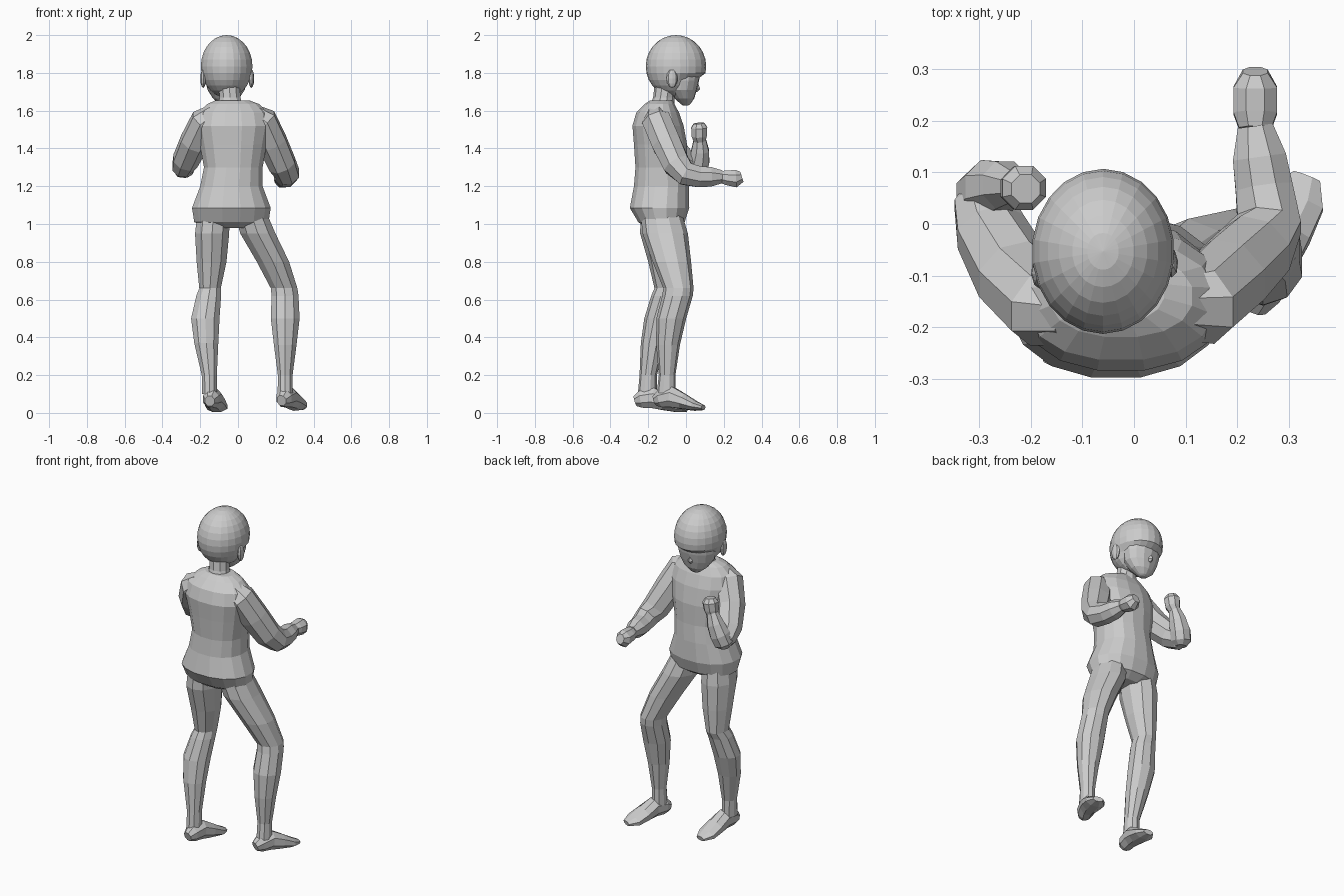
import bpy, bmesh, math
from mathutils import Vector, Matrix


def finish(bm, name):
    bmesh.ops.recalc_face_normals(bm, faces=bm.faces)
    me = bpy.data.meshes.new(name)
    bm.to_mesh(me)
    bm.free()
    ob = bpy.data.objects.new(name, me)
    bpy.context.collection.objects.link(ob)
    return ob


def loft(name, rings, n=8, flat=False, phase=0.5, power=1.0):
    """Skin oval rings (x, y, z, side radius, depth radius) along a path."""
    bm = bmesh.new()
    pts = [Vector(r[:3]) for r in rings]
    loops = []
    for i, r in enumerate(rings):
        t = Vector((0, 0, 1))
        if not flat:
            t = (pts[min(i + 1, len(pts) - 1)] - pts[max(i - 1, 0)]).normalized()
        a = Vector((1, 0, 0))
        a = (a - t * a.dot(t)).normalized()
        b = t.cross(a)
        loop = []
        for k in range(n):
            u = 2 * math.pi * (k + phase) / n
            c, s = math.cos(u), math.sin(u)
            c = math.copysign(abs(c) ** power, c)
            s = math.copysign(abs(s) ** power, s)
            loop.append(bm.verts.new(pts[i] + a * c * r[3] + b * s * r[-1]))
        loops.append(loop)
    for p, q in zip(loops, loops[1:]):
        for k in range(n):
            bm.faces.new((p[k], p[(k + 1) % n], q[(k + 1) % n], q[k]))
    bm.faces.new(loops[0])
    bm.faces.new(loops[-1])
    return finish(bm, name)


def ball(name, loc, size, seg, rows):
    bm = bmesh.new()
    bmesh.ops.create_uvsphere(bm, u_segments=seg, v_segments=rows, radius=1)
    bmesh.ops.transform(bm, verts=bm.verts,
                        matrix=Matrix.Translation(loc) @ Matrix.Diagonal((*size, 1)))
    return finish(bm, name)


# Shirt body with flared hem
loft("shirt", [
    (-.03, -.13, .98, .13, .08), (-.035, -.13, 1.01, .20, .125),
    (-.035, -.14, 1.085, .212, .16), (-.035, -.13, 1.2, .168, .148),
    (-.025, -.13, 1.3, .158, .14), (-.025, -.135, 1.42, .18, .143),
    (-.025, -.148, 1.52, .20, .138), (-.025, -.15, 1.59, .185, .115),
    (-.025, -.14, 1.635, .14, .08), (-.03, -.13, 1.655, .09, .06)],
    n=16, flat=True, power=.9)

# Neck
loft("neck", [(-.04, -.125, 1.62, .07, .065), (-.042, -.118, 1.67, .058, .056),
              (-.05, -.1, 1.78, .06, .062)], n=10, flat=True)

# Skull with the brow overhanging the face
skull = ball("skull", (-.06, -.053, 1.835), (.138, .16, .165), 22, 14)
for v in skull.data.vertices:
    if v.co.z < 1.79 and v.co.y > -.05:
        v.co.y = -.05 + (v.co.y + .05) * .75
        v.co.x = -.06 + (v.co.x + .06) * .9

# Face, nose and ears, turned a little with the head
head = [loft("face", [
    (-.06, -.01, 1.82, .112, .088), (-.06, -.015, 1.76, .112, .085),
    (-.06, -.02, 1.71, .10, .078), (-.06, -.008, 1.665, .07, .052),
    (-.06, -.002, 1.635, .032, .026), (-.06, -.002, 1.628, .02, .015)],
    n=14, flat=True),
    loft("nose", [(-.06, .05, 1.76, .006, .008), (-.06, .06, 1.715, .015, .016),
                  (-.06, .05, 1.70, .01, .01)], n=4, flat=True, phase=0)]
for side in (-1, 1):
    head.append(ball("ear", (-.06 + side * .128, -.085, 1.77), (.015, .03, .05), 8, 6))
pivot = Matrix.Translation((-.06, -.05, 0))
for ob in head:
    ob.data.transform(pivot @ Matrix.Rotation(math.radians(5), 4, 'Z') @ pivot.inverted())

# Extended arm
loft("extended_arm", [
    (.07, -.16, 1.575, .065), (.13, -.155, 1.545, .082), (.182, -.105, 1.43, .083),
    (.235, -.05, 1.315, .077), (.262, .0, 1.265, .067), (.252, .07, 1.25, .06),
    (.243, .13, 1.25, .056), (.235, .19, 1.25, .037)])
loft("extended_fist", [
    (.235, .185, 1.25, .034, .034), (.235, .215, 1.245, .046, .042),
    (.235, .265, 1.24, .046, .05), (.235, .296, 1.25, .026, .03)])

# Raised arm
loft("raised_upper_arm", [
    (-.12, -.17, 1.575, .065), (-.175, -.16, 1.54, .082), (-.232, -.1, 1.43, .08),
    (-.278, -.015, 1.335, .072), (-.295, .045, 1.295, .058), (-.3, .075, 1.28, .03)])
loft("raised_forearm", [
    (-.295, .05, 1.25, .03), (-.292, .055, 1.28, .058), (-.275, .068, 1.33, .06),
    (-.25, .075, 1.39, .05), (-.228, .073, 1.45, .034)])
loft("raised_fist", [
    (-.228, .073, 1.44, .033), (-.22, .07, 1.465, .043),
    (-.213, .07, 1.51, .046), (-.21, .068, 1.533, .03)])

# Legs
loft("left_leg", [
    (-.13, -.13, 1.05, .09, .11), (-.137, -.125, .95, .095, .118),
    (-.14, -.105, .8, .083, .095), (-.148, -.092, .66, .06, .075),
    (-.155, -.11, .62, .069, .074), (-.173, -.145, .5, .079, .076),
    (-.168, -.175, .37, .067, .064), (-.152, -.2, .2, .042, .046),
    (-.15, -.205, .1, .042, .05)], n=10, flat=True)
loft("right_leg", [
    (.07, -.13, 1.05, .09, .11), (.105, -.11, .95, .098, .12),
    (.185, -.075, .8, .09, .102), (.244, -.04, .66, .074, .08),
    (.249, -.045, .62, .075, .081), (.25, -.078, .5, .08, .079),
    (.25, -.095, .36, .063, .063), (.25, -.1, .2, .041, .044),
    (.25, -.105, .1, .042, .05)], n=10, flat=True)


# Feet, tapering from heel to toe
def foot(name, heel, toe):
    h, t = Vector(heel), Vector(toe)
    rings = []
    for f, z, w, d in ((0, .06, .028, .03), (.12, .072, .046, .05), (.35, .08, .05, .058),
                       (.58, .058, .057, .044), (.82, .037, .058, .028), (1, .028, .03, .014)):
        p = h.lerp(t, f)
        rings.append((p.x, p.y, p.z + z, w, d))
    loft(name, rings)


foot("left_foot", (-.15, -.268, .003), (-.1, .005, -.01))
foot("right_foot", (.23, -.163, .005), (.335, .092, 0))
